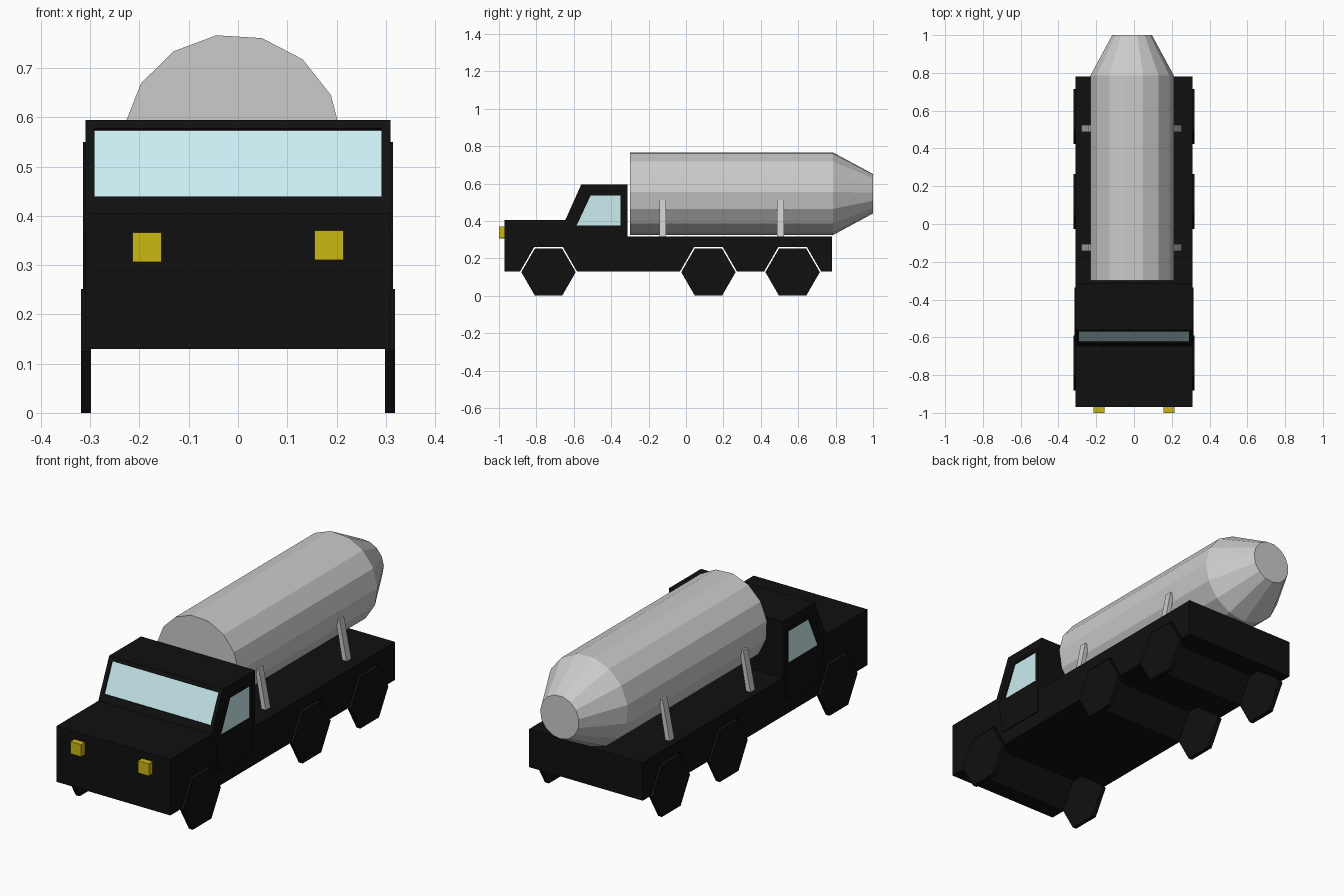
import bpy, bmesh, math
from mathutils import Vector

if "Cube" in bpy.data.objects:
    bpy.data.objects.remove(bpy.data.objects["Cube"])


def material(name, rgb):
    m = bpy.data.materials.new(name)
    m.diffuse_color = (*rgb, 1)
    m.use_nodes = True
    m.node_tree.nodes["Principled BSDF"].inputs["Base Color"].default_value = m.diffuse_color
    return m


BLACK = material("black_paint", (0.005, 0.005, 0.005))
GLASS = material("pale_glass", (0.6, 0.85, 0.88))
YELLOW = material("yellow_lamp", (0.6, 0.48, 0.006))


def loft(name, rings, mat=None):
    """Closed solid through a list of equal-length 3D rings."""
    bm = bmesh.new()
    vs = [[bm.verts.new(p) for p in r] for r in rings]
    n = len(rings[0])
    for a, b in zip(vs, vs[1:]):
        for i in range(n):
            j = (i + 1) % n
            bm.faces.new((a[i], a[j], b[j], b[i]))
    bm.faces.new(vs[0])
    bm.faces.new(vs[-1])
    bmesh.ops.recalc_face_normals(bm, faces=bm.faces)
    me = bpy.data.meshes.new(name)
    bm.to_mesh(me)
    bm.free()
    ob = bpy.data.objects.new(name, me)
    bpy.context.collection.objects.link(ob)
    if mat:
        me.materials.append(mat)
    return ob


def prism(name, profile, x0, x1, mat=None):
    """Side (y, z) profile extruded across x."""
    return loft(name, [[(x, y, z) for y, z in profile] for x in (x0, x1)], mat)


def cut(ob, cutter):
    mod = ob.modifiers.new("cut", 'BOOLEAN')
    mod.operation, mod.solver, mod.object = 'DIFFERENCE', 'EXACT', cutter
    bpy.context.view_layer.objects.active = ob
    bpy.ops.object.modifier_apply(modifier=mod.name)


def hexagon(cy, cz, r):
    return [(cy + r * math.cos(math.radians(a)), cz + r * math.sin(math.radians(a)))
            for a in range(0, 360, 60)]


WHEELS = (-0.735, 0.12, 0.57)

# Body with hexagonal wheel arches running right across
profile = [(0.78, 0.317), (-0.312, 0.317), (-0.312, 0.595), (-0.56, 0.595),
           (-0.645, 0.405), (-0.97, 0.405), (-0.97, 0.13)]
for c in WHEELS:
    profile += [(y, z) for y, z in hexagon(c, 0.13, 0.152)[3::-1]]
profile.append((0.78, 0.13))
body = prism("truck_body", profile, -0.31, 0.31, BLACK)

# Recessed windscreen on the sloped cab front
low, high = Vector((-0.645, 0.405)), Vector((-0.56, 0.595))
d = (high - low).normalized()
inward = Vector((d.y, -d.x))


def screen_profile(a, b):
    p, q = low.lerp(high, 0.18), low.lerp(high, 0.905)
    return [tuple(v) for v in (p + inward * a, q + inward * a, q + inward * b, p + inward * b)]


cutters = [prism("screen_cutter", screen_profile(-0.02, 0.011), -0.291, 0.291)]
cut(body, cutters[0])
prism("windscreen", screen_profile(0.008, 0.014), -0.291, 0.291, GLASS)

# Doors with recessed side windows
door_outline = [(-0.6, 0.2), (-0.62, 0.37), (-0.535, 0.55), (-0.335, 0.55), (-0.335, 0.2)]
window = [(-0.585, 0.375), (-0.51, 0.535), (-0.35, 0.535), (-0.35, 0.375)]
for side, s in (("left", -1), ("right", 1)):
    door = prism(side + "_door", door_outline, s * 0.309, s * 0.315, BLACK)
    cutter = prism("window_cutter", window, s * 0.305, s * 0.34)
    cutters.append(cutter)
    cut(body, cutter)
    cut(door, cutter)
    prism(side + "_window", window, s * 0.303, s * 0.308, GLASS)

    # Thin six-sided wheels
    for i, c in enumerate(WHEELS):
        prism(f"{side}_wheel_{i + 1}", hexagon(c, 0.126, 0.1455), s * 0.298, s * 0.319, BLACK)

    # Square headlights
    cz = 0.338 + s * 0.002
    prism(side + "_headlight", [(-1, cz - 0.03), (-0.965, cz - 0.03),
                                (-0.965, cz + 0.03), (-1, cz + 0.03)],
          s * 0.155, s * 0.214, YELLOW)

    # Leaning tank supports
    section = [(0.265, 0.315), (0.24, 0.315), (0.205, 0.512), (0.225, 0.512)]
    for i, cy in enumerate((-0.124, 0.505)):
        loft(f"{side}_tank_support_{i + 1}",
             [[(s * x - 0.013, cy + h, z) for x, z in section] for h in (-0.018, 0.018)])

for c in cutters:
    bpy.data.objects.remove(c)

# Fifteen-sided tank with tapered tail
angles = [math.radians(2.5 + 24 * k) for k in range(15)]
loft("tank", [[(-0.011 + r * math.cos(a), y, 0.546 + r * math.sin(a)) for a in angles]
              for y, r in ((-0.3, 0.223), (0.785, 0.223), (1.0, 0.106))])
